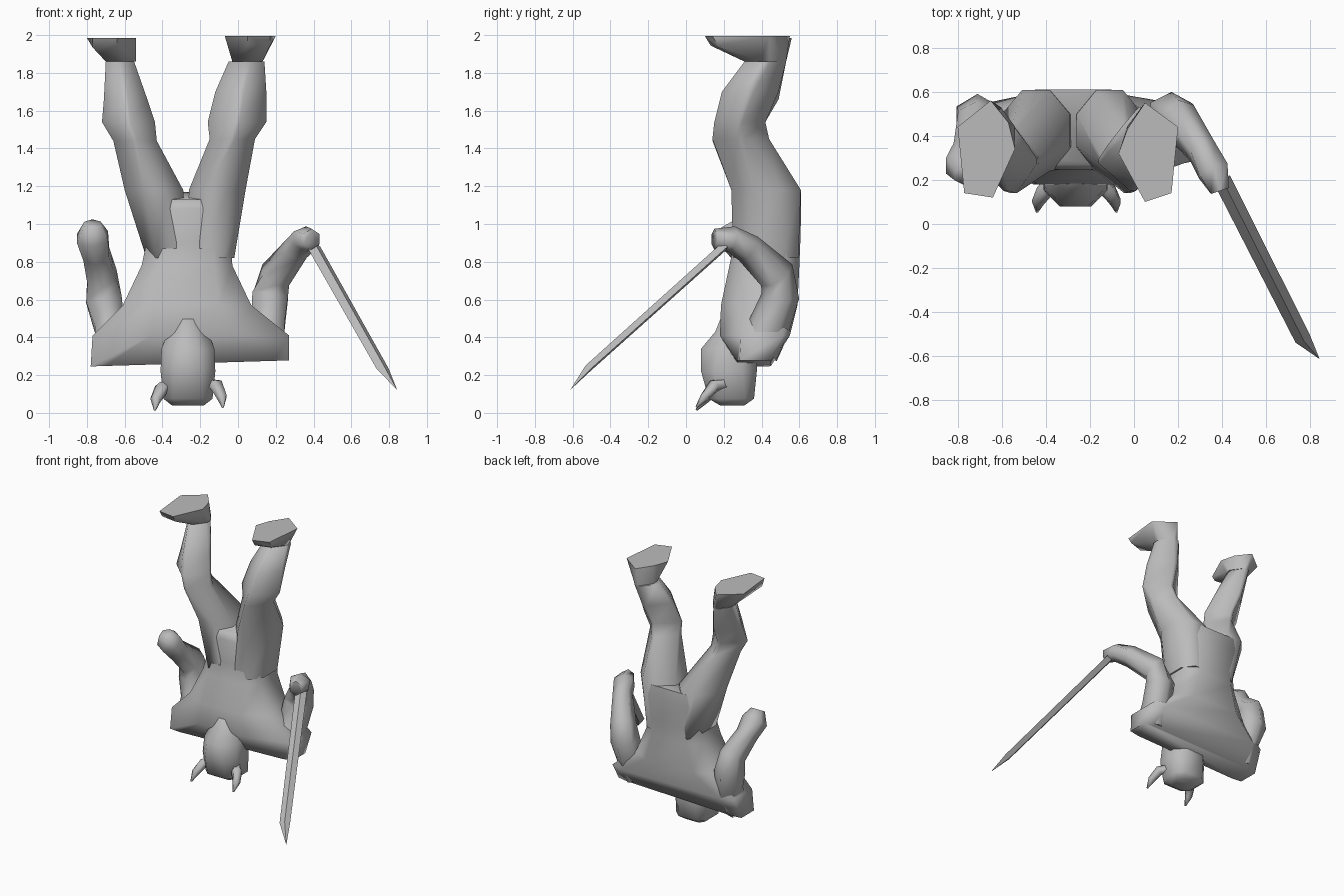
import bpy, bmesh, math
from mathutils import Vector

grey = bpy.data.materials.new("stone grey")
grey.diffuse_color = (0.5, 0.5, 0.5, 1)


def finish(name, bm, angle=80):
    bmesh.ops.recalc_face_normals(bm, faces=bm.faces[:])
    me = bpy.data.meshes.new(name)
    bm.to_mesh(me)
    bm.free()
    me.materials.append(grey)
    for p in me.polygons:
        p.use_smooth = True
    me.set_sharp_from_angle(angle=math.radians(angle))
    ob = bpy.data.objects.new(name, me)
    bpy.context.collection.objects.link(ob)
    return ob


def skin(name, rings, angle=80):
    """Join rings of equal point count and cap both ends."""
    bm = bmesh.new()
    rows = [[bm.verts.new(p) for p in r] for r in rings]
    n = len(rows[0])
    for a, b in zip(rows, rows[1:]):
        for i in range(n):
            j = (i + 1) % n
            bm.faces.new((a[i], a[j], b[j], b[i]))
    bm.faces.new(rows[0])
    bm.faces.new(rows[-1])
    return finish(name, bm, angle)


def slab(x0, x1, y0, y1, z, cut=0.6, front=None, slope=0.0, tilt=0.0):
    """Level eight-sided section filling a rectangle; front is the width of its
    front edge, slope tips it along y and tilt along x."""
    f = cut if front is None else front
    cx, cy, rx, ry = (x0 + x1) / 2, (y0 + y1) / 2, (x1 - x0) / 2, (y1 - y0) / 2
    pts = [(1, -f), (1, cut), (cut, 1), (-cut, 1),
           (-1, cut), (-1, -f), (-f, -1), (f, -1)]
    return [(cx + rx * u, cy + ry * v, z + slope * v + tilt * u) for u, v in pts]


def limb(name, path, sides=6):
    """Tube through (x, y, z, side radius, depth radius)."""
    c = [Vector(p[:3]) for p in path]
    rings = []
    for i, p in enumerate(path):
        t = (c[min(i + 1, len(c) - 1)] - c[max(i - 1, 0)]).normalized()
        v = t.cross(Vector((1, 0, 0))).normalized()
        u = v.cross(t)
        rings.append([c[i] + u * p[3] * math.cos(a) + v * p[4] * math.sin(a)
                      for a in (2 * math.pi * (k + 0.5) / sides for k in range(sides))])
    return skin(name, rings)


def hull(name, pts, angle=60):
    bm = bmesh.new()
    for p in pts:
        bm.verts.new(p)
    bmesh.ops.convex_hull(bm, input=bm.verts[:])
    return finish(name, bm, angle)


# Tunic from shoulders up to the hem
skin("tunic", [
    slab(-0.78, 0.27, 0.27, 0.45, 0.262, 0.85, tilt=0.016),
    slab(-0.77, 0.27, 0.18, 0.55, 0.41, 0.8, 0.4),
    slab(-0.61, 0.07, 0.185, 0.59, 0.57, 0.6, 0.5),
    slab(-0.51, -0.03, 0.23, 0.60, 0.78),
    slab(-0.485, -0.035, 0.255, 0.605, 0.90),
    slab(-0.49, -0.06, 0.248, 0.61, 1.08, 0.8),
    slab(-0.47, -0.09, 0.27, 0.61, 1.15, 0.8, slope=0.02)])

# Legs, each from waist to ankle
skin("left_leg", [
    slab(-0.485, -0.26, 0.25, 0.595, 0.82, 0.5),
    slab(-0.60, -0.29, 0.24, 0.608, 1.18, 0.4),
    slab(-0.66, -0.43, 0.14, 0.44, 1.44, 0.12),
    slab(-0.72, -0.44, 0.15, 0.42, 1.54, 0.08),
    slab(-0.71, -0.48, 0.19, 0.49, 1.66, 0.12),
    slab(-0.70, -0.55, 0.31, 0.53, 1.86, 0.25)])
skin("right_leg", [
    slab(-0.27, -0.02, 0.25, 0.595, 0.82, 0.5),
    slab(-0.26, 0.04, 0.24, 0.608, 1.18, 0.4),
    slab(-0.15, 0.09, 0.14, 0.44, 1.45, 0.12),
    slab(-0.16, 0.15, 0.15, 0.42, 1.54, 0.08),
    slab(-0.12, 0.15, 0.19, 0.49, 1.70, 0.12),
    slab(-0.05, 0.14, 0.31, 0.53, 1.86, 0.25)])

# Feet: flat sole, thin toe and ankle
soles = {
    "left_foot": (-0.625, 1.985, [(-0.65, 0.56), (-0.80, 0.44), (-0.77, 0.14),
                                  (-0.64, 0.12), (-0.54, 0.34), (-0.57, 0.46)]),
    "right_foot": (0.045, 1.995, [(0.05, 0.55), (0.20, 0.44), (0.17, 0.14),
                                  (0.05, 0.10), (-0.07, 0.32), (-0.03, 0.43)])}
for name, (ax, z, sole) in soles.items():
    toe = [(x, y + 0.03, z - 0.05) for x, y in sole[2:4]]
    hull(name, [(x, y, z) for x, y in sole] + toe
         + slab(ax - 0.075, ax + 0.085, 0.31, 0.53, 1.86, 0.2))

# Bent arms with fists
limb("left_arm", [
    (-0.68, 0.38, 0.32, 0.09, 0.11), (-0.68, 0.44, 0.45, 0.09, 0.11),
    (-0.71, 0.48, 0.60, 0.11, 0.11), (-0.72, 0.46, 0.72, 0.09, 0.11),
    (-0.75, 0.33, 0.84, 0.08, 0.08), (-0.77, 0.26, 0.93, 0.095, 0.09),
    (-0.77, 0.22, 1.00, 0.05, 0.05)])
limb("right_arm", [
    (0.16, 0.38, 0.33, 0.10, 0.11), (0.16, 0.44, 0.46, 0.10, 0.11),
    (0.17, 0.50, 0.62, 0.11, 0.10), (0.20, 0.48, 0.73, 0.09, 0.10),
    (0.31, 0.33, 0.87, 0.07, 0.08), (0.36, 0.24, 0.92, 0.08, 0.07),
    (0.39, 0.15, 0.92, 0.05, 0.055)])

# Head with the jaw and beard running onto the chest
skin("head", [
    slab(-0.35, -0.18, 0.18, 0.31, 0.04),
    slab(-0.395, -0.135, 0.12, 0.36, 0.075),
    slab(-0.41, -0.12, 0.08, 0.375, 0.22, 0.5),
    slab(-0.405, -0.125, 0.08, 0.375, 0.34, 0.5, 0.4),
    slab(-0.37, -0.16, 0.155, 0.375, 0.43, 0.5, 0.4),
    slab(-0.31, -0.22, 0.20, 0.33, 0.54, 0.5, 0.4)])

# Curved horns
for name, s in (("left_horn", -1), ("right_horn", 1)):
    dx = 0.01 * (s > 0)
    dz = 0.015 * (s > 0)
    limb(name, [
        (-0.265 + s * 0.09 + dx, 0.21, 0.14 + dz, 0.035, 0.035),
        (-0.265 + s * 0.14 + dx, 0.15, 0.13 + dz, 0.04, 0.035),
        (-0.265 + s * 0.17 + dx, 0.10, 0.07 + dz, 0.03, 0.025),
        (-0.265 + s * 0.175 + dx, 0.055, 0.015 + dz, 0.006, 0.006)], 5)

# Sword: four-sided blade narrowing to a point
start, neck, tip = Vector((0.40, 0.20, 0.88)), Vector((0.765, -0.52, 0.235)), Vector((0.84, -0.61, 0.125))
wide = Vector((0.034, 0.019, 0.0))
thin = (tip - start).cross(wide).normalized() * 0.022
rings = [[c + wide * k, c + thin * k, c - wide * k, c - thin * k]
         for c, k in ((start, 1.05), (neck, 0.95), (tip, 0.03))]
skin("sword", rings, 40)
